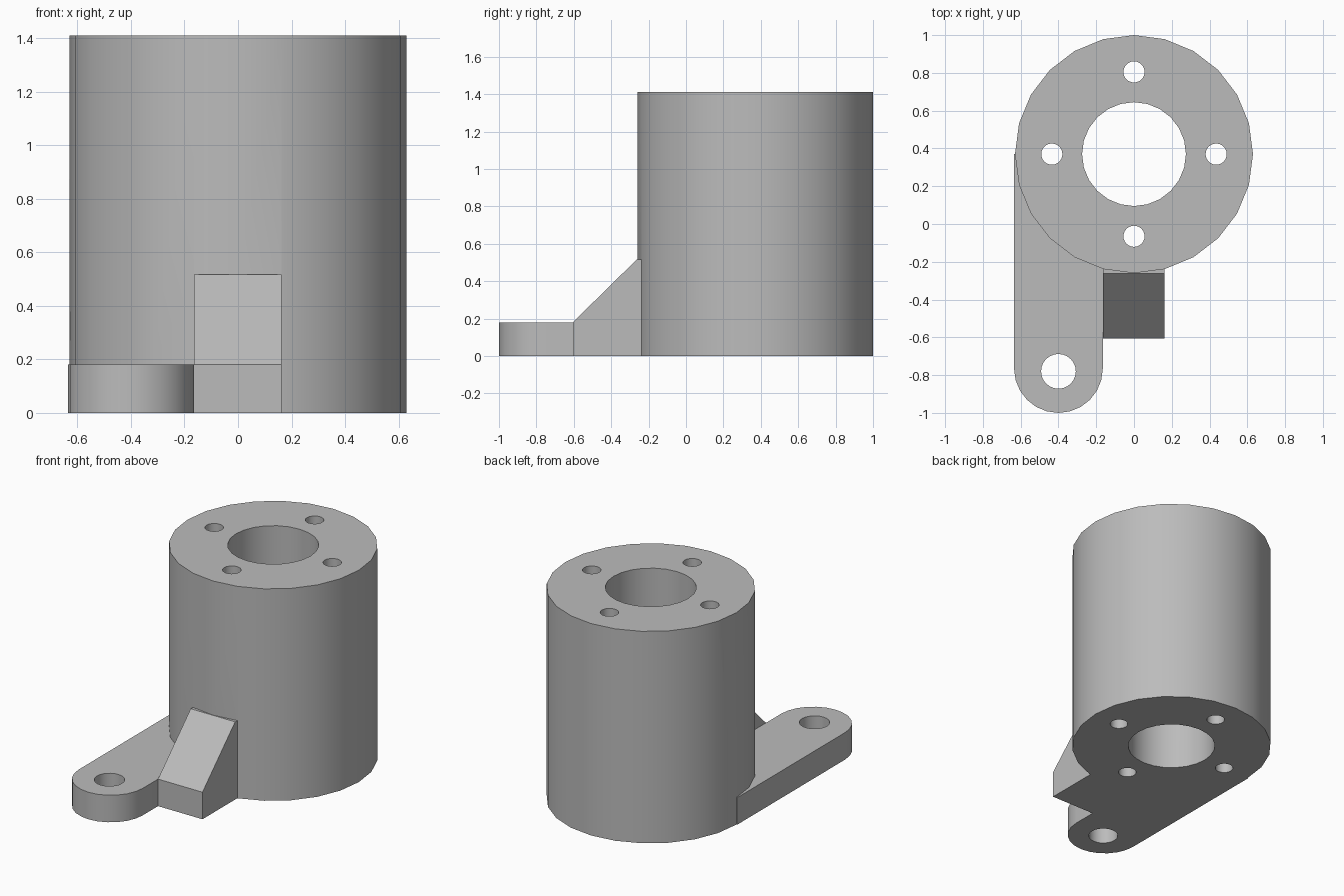
import bpy, bmesh
from math import cos, sin, pi, radians
from mathutils import Matrix

cube = bpy.data.objects.get("Cube")
if cube:
    bpy.data.objects.remove(cube, do_unlink=True)

grey = bpy.data.materials.new("plain grey")
grey.use_nodes = True
COLOUR = (0.5, 0.5, 0.5, 1)
grey.diffuse_color = COLOUR
grey.node_tree.nodes["Principled BSDF"].inputs["Base Color"].default_value = COLOUR

AXIS_Y, R, H = 0.37, 0.63, 1.41     # barrel
ARM_X, ARM_Y, ARM_R, ARM_H = -0.4, -0.765, 0.235, 0.18


def prism(name, outline, vector):
    """Extrude a closed outline along a vector."""
    bm = bmesh.new()
    face = bm.faces.new([bm.verts.new(p) for p in outline])
    ext = bmesh.ops.extrude_face_region(bm, geom=[face])["geom"]
    moved = [g for g in ext if isinstance(g, bmesh.types.BMVert)]
    bmesh.ops.translate(bm, verts=moved, vec=vector)
    bmesh.ops.recalc_face_normals(bm, faces=bm.faces)
    mesh = bpy.data.meshes.new(name)
    bm.to_mesh(mesh)
    bm.free()
    mesh.materials.append(grey)
    obj = bpy.data.objects.new(name, mesh)
    bpy.context.collection.objects.link(obj)
    return obj


def arc(x, y, r, start, end, steps, z=0.0):
    angles = [radians(start + (end - start) * i / steps) for i in range(steps + 1)]
    return [(x + r * cos(a), y + r * sin(a), z) for a in angles]


def drill(name, x, y, r, sides=24):
    return prism(name, arc(x, y, r, 0, 360, sides, -0.1)[:-1], (0, 0, H + 0.2))


# Solid parts
body = prism("motor_mount_body", arc(0, AXIS_Y, R, 0, 360, 24)[:-1], (0, 0, H))
arm_outline = arc(ARM_X, ARM_Y, ARM_R, 180, 360, 12) + [
    (ARM_X + ARM_R, 0, 0), (ARM_X, AXIS_Y, 0), (ARM_X - ARM_R, AXIS_Y, 0)]
arm = prism("arm", arm_outline, (0, 0, ARM_H))
gusset = prism("gusset", [(-0.165, y, z) for y, z in
               [(-0.605, 0), (-0.605, ARM_H), (-0.262, 0.517), (-0.15, 0.517), (-0.15, 0)]],
               (0.327, 0, 0))

# Centre bore, four screw holes and the pivot hole
cutters = [drill("bore_cutter", 0, AXIS_Y, 0.275),
           drill("pivot_cutter", ARM_X, -0.78, 0.092)]
for i in range(4):
    a = i * pi / 2
    cutters.append(drill("screw_cutter", 0.435 * cos(a), AXIS_Y + 0.435 * sin(a), 0.056))

for tool, mode in [(arm, "UNION"), (gusset, "UNION")] + [(c, "DIFFERENCE") for c in cutters]:
    mod = body.modifiers.new(tool.name, "BOOLEAN")
    mod.operation, mod.object, mod.solver = mode, tool, "EXACT"

# Apply the cuts and drop the helpers
bpy.context.view_layer.update()
result = bpy.data.meshes.new_from_object(
    body.evaluated_get(bpy.context.evaluated_depsgraph_get()))
body.modifiers.clear()
body.data = result
for tool in [arm, gusset] + cutters:
    bpy.data.objects.remove(tool, do_unlink=True)

bpy.ops.object.select_all(action="DESELECT")
body.select_set(True)
bpy.context.view_layer.objects.active = body
bpy.ops.object.shade_smooth_by_angle(angle=radians(30))
